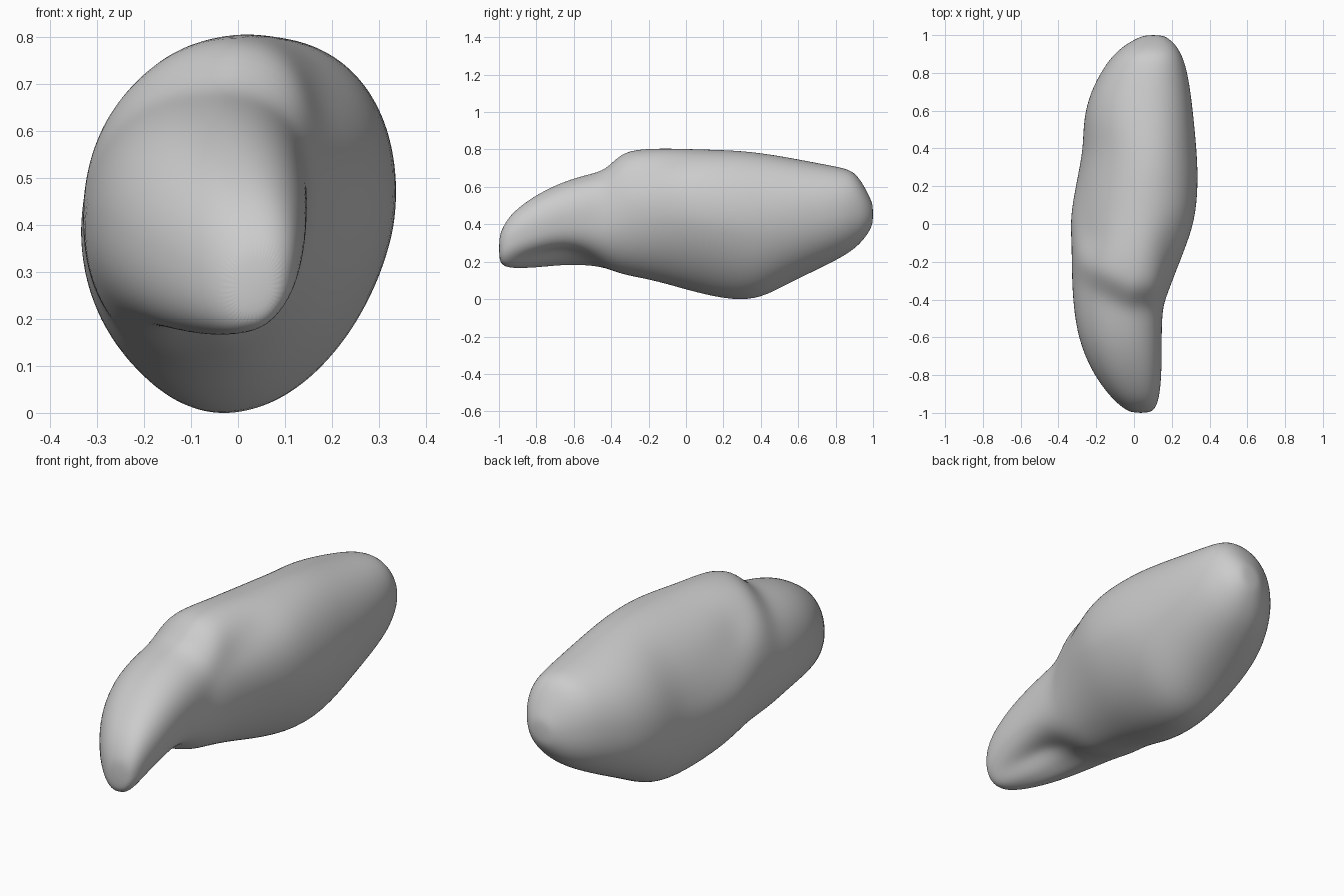
import bpy
import bmesh
from math import sin, cos, exp, tau, copysign

SIDES = 48

# Cross-sections along the length: y, left and right edges, bottom and top
SECTIONS = [
    (-1, -.01, .08, .21, .33),
    (-.98, -.05, .11, .178, .385),
    (-.93, -.115, .133, .163, .465),
    (-.8, -.22, .147, .163, .56),
    (-.65, -.297, .147, .175, .632),
    (-.52, -.324, .15, .167, .668),
    (-.43, -.33, .16, .143, .69),
    (-.35, -.332, .19, .122, .782),
    (-.25, -.332, .225, .108, .803),
    (-.1, -.337, .283, .075, .808),
    (.05, -.34, .33, .035, .804),
    (.25, -.304, .34, -.008, .797),
    (.4, -.272, .331, .003, .782),
    (.55, -.27, .317, .085, .757),
    (.7, -.232, .3, .157, .728),
    (.83, -.16, .277, .222, .704),
    (.9, -.105, .25, .268, .682),
    (.95, -.045, .22, .318, .61),
    (.985, .02, .18, .37, .54),
    (1, .06, .145, .41, .5),
]


def blend(y, start, end):
    """Ease from one at start to zero at end."""
    t = min(max((end - y) / (end - start), 0), 1)
    return t * t * (3 - 2 * t)


def bump(value, centre, width):
    return exp(-((value - centre) / width) ** 2)


def hollow(a, y):
    """How far the surface sinks in at angle a of the section at y."""
    # Channel under the snout, falling towards the belly
    sink = .34 * bump(a, -1 - .9 * (y + .8), .5) * bump(y, -.68, .18)
    # Valley rising along the right shoulder
    sink += .08 * bump(a, .1 + 2 * (y + .45), .35) * bump(y, -.22, .2)
    # Diagonal fold on the left flank
    sink += .045 * bump(a, 2.1 + (y + .35), .3) * bump(y, -.06, .2)
    return sink


def ring(bm, y, left, right, low, high):
    """One slanted, slightly squared oval."""
    lean = .13 + .07 * bump(y, .05, .35)
    power = 1 - .13 * blend(y, -.45, -.1) - .07 * (1 - blend(y, .2, .7))
    keel = .12 * bump(y, .2, .3)
    left_keel = .08 * blend(y, -.5, -.1)
    half_w, half_h = (right - left) / 2, (high - low) / 2
    verts = []
    for i in range(SIDES):
        a = tau * i / SIDES - tau / 4 - .6
        u, v = cos(a), sin(a + lean)
        taper = keel + (left_keel if u < 0 else 0)
        u = copysign(abs(u) ** power, u) * (1 - taper * max(0, -v))
        v = copysign(abs(v) ** power, v)
        scale = 1 - hollow(a, y)
        # The saddle sweeps back on the left
        sweep = .13 * max(0, .2 - u) * bump(y, -.35, .25)
        verts.append(bm.verts.new(((left + right) / 2 + half_w * u * scale,
                                   y + sweep,
                                   (low + high) / 2 + half_h * v * scale)))
    return verts


def build_body():
    bm = bmesh.new()
    rings = [ring(bm, *section) for section in SECTIONS]
    for a, b in zip(rings, rings[1:]):
        for i in range(SIDES):
            j = (i + 1) % SIDES
            bm.faces.new((a[i], a[j], b[j], b[i]))
    # Rounded end caps
    for end in (rings[0], rings[-1]):
        bm.faces.new(end)
    bmesh.ops.recalc_face_normals(bm, faces=bm.faces)
    for face in bm.faces:
        face.smooth = True
    mesh = bpy.data.meshes.new("body")
    bm.to_mesh(mesh)
    bm.free()
    body = bpy.data.objects.new("body", mesh)
    bpy.context.collection.objects.link(body)
    smooth = body.modifiers.new("smooth_surface", "SUBSURF")
    smooth.levels = smooth.render_levels = 2
    return body


def make_material(name, color):
    mat = bpy.data.materials.new(name)
    mat.use_nodes = True
    mat.diffuse_color = color
    mat.node_tree.nodes["Principled BSDF"].inputs["Base Color"].default_value = color
    return mat


cube = bpy.data.objects.get("Cube")
if cube:
    bpy.data.objects.remove(cube, do_unlink=True)

# Single smooth stone-like body
body = build_body()
body.data.materials.append(make_material("light_grey", (.6, .6, .6, 1)))
